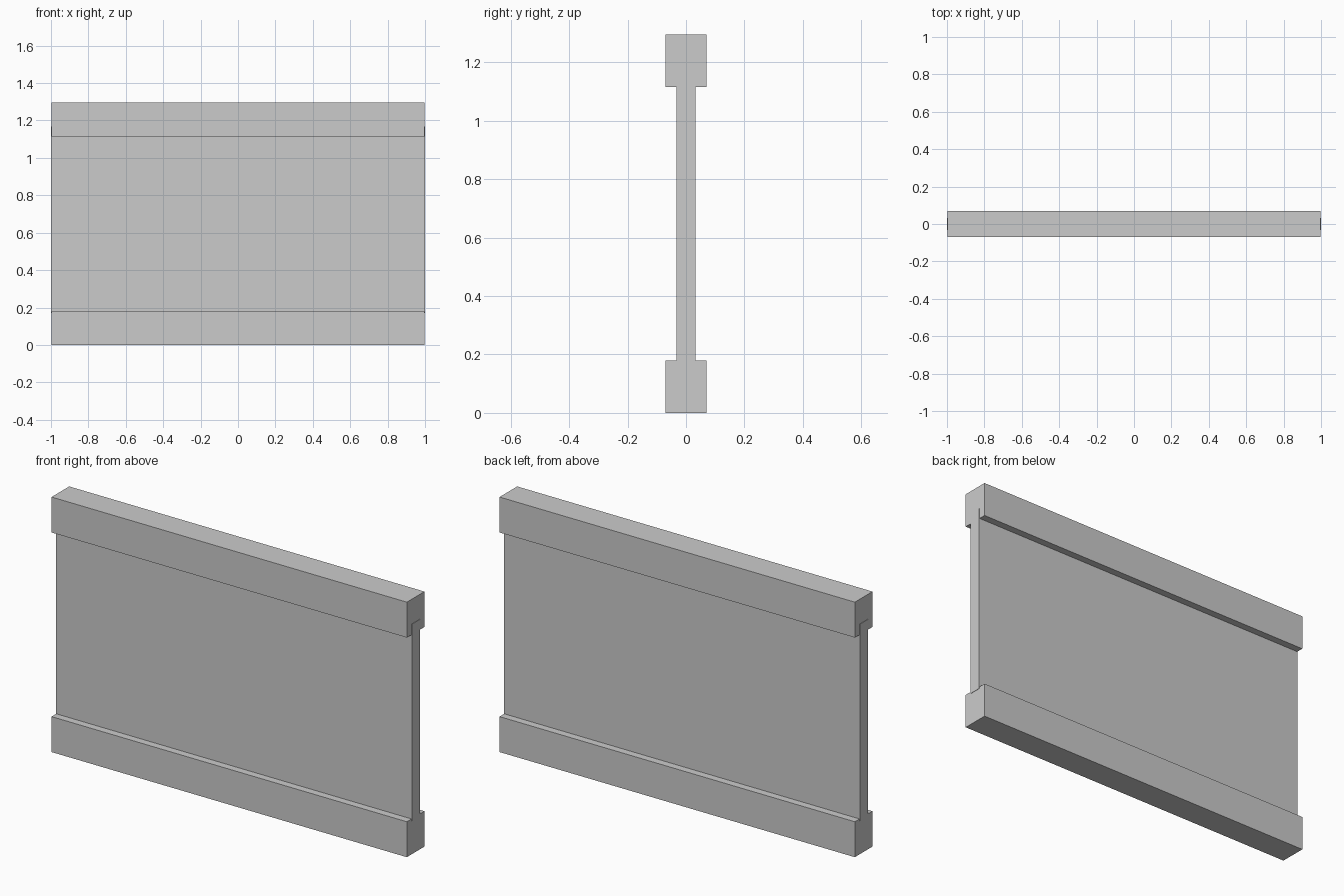
import bpy

if "Cube" in bpy.data.objects:
    bpy.data.objects.remove(bpy.data.objects["Cube"])

rail_grey = bpy.data.materials.new("dark_grey")
rail_grey.diffuse_color = (0.58, 0.58, 0.58, 1)
rail_grey.use_nodes = True
rail_grey.node_tree.nodes["Principled BSDF"].inputs["Base Color"].default_value = rail_grey.diffuse_color


def box(name, size, z_bottom, mat=None):
    bpy.ops.mesh.primitive_cube_add(size=1, location=(0, 0, z_bottom + size[2] / 2))
    ob = bpy.context.object
    ob.name = name
    ob.scale = size
    bpy.ops.object.transform_apply(location=False, rotation=False, scale=True)
    if mat:
        ob.data.materials.append(mat)
    return ob


# Lower and upper rails, a hair shorter than the panel
RAIL = (1.996, 0.141, 0.18)
box("bottom_rail", RAIL, 0, rail_grey)
box("top_rail", RAIL, 1.115, rail_grey)

# Thin panel let into both rails, its ends just showing
box("panel", (2.0, 0.066, 0.999), 0.17)
